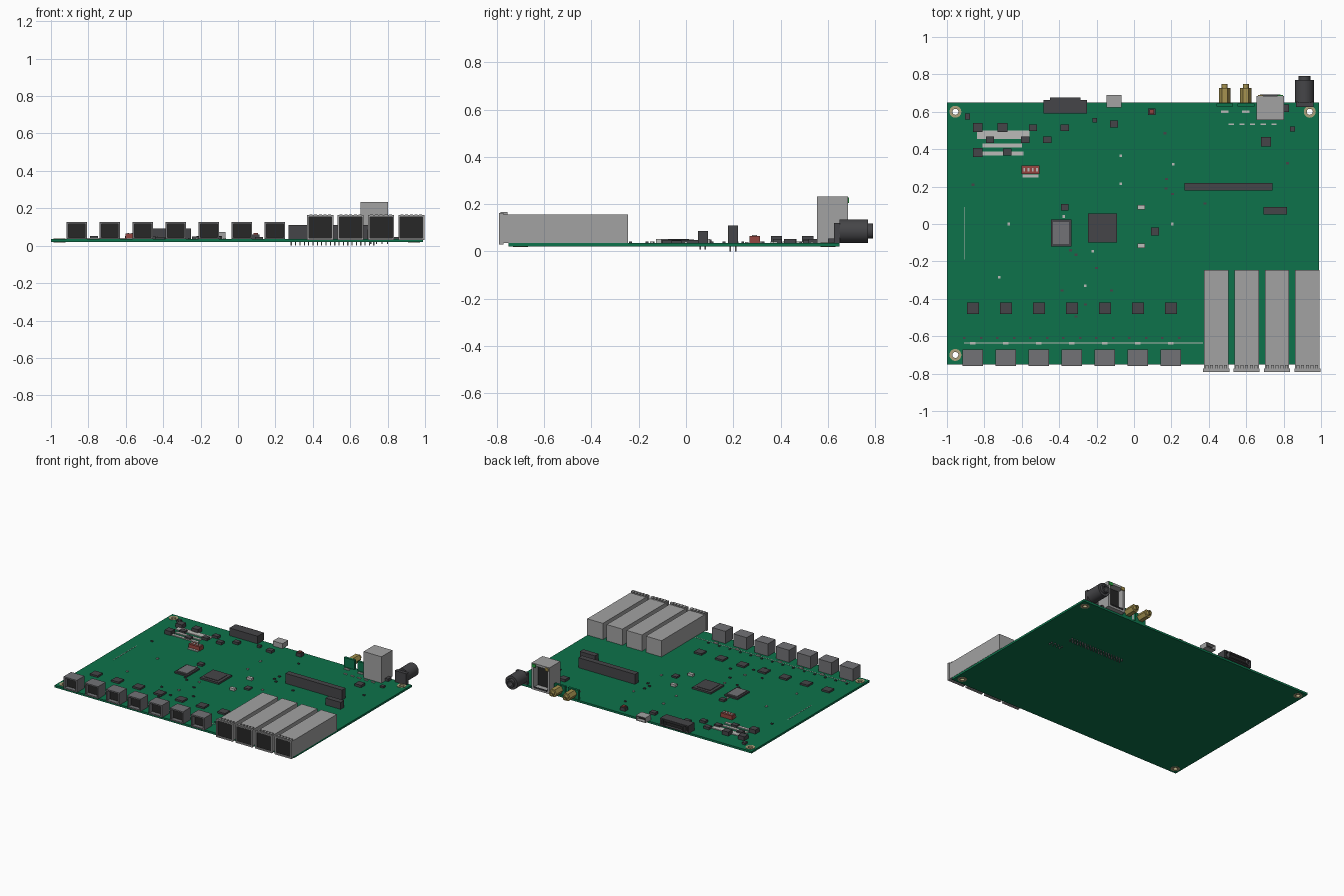
import bpy, bmesh, math
from mathutils import Matrix, Vector

if "Cube" in bpy.data.objects:
    bpy.data.objects.remove(bpy.data.objects["Cube"])

TOP = 0.035   # upper face of the board


def mat(name, r, g, b):
    m = bpy.data.materials.new(name)
    m.diffuse_color = (r, g, b, 1)
    m.use_nodes = True
    m.node_tree.nodes["Principled BSDF"].inputs["Base Color"].default_value = m.diffuse_color
    return m


GREEN = mat("board_green", 0.004, 0.17, 0.07)
METAL = mat("light_metal", 0.36, 0.36, 0.36)
GREY = mat("mid_grey", 0.17, 0.17, 0.18)
DARK = mat("dark_plastic", 0.06, 0.06, 0.065)
BLACK = mat("socket_black", 0.02, 0.02, 0.02)
GOLD = mat("gold", 0.38, 0.29, 0.08)
TAN = mat("pad_tan", 0.42, 0.36, 0.2)
RED = mat("red_plastic", 0.3, 0.06, 0.05)
WHITE = mat("pale_pad", 0.5, 0.5, 0.48)
LED = mat("led_green", 0.02, 0.35, 0.05)


def finish(name, bm, *mats):
    bmesh.ops.recalc_face_normals(bm, faces=bm.faces)
    me = bpy.data.meshes.new(name)
    bm.to_mesh(me)
    bm.free()
    for m in mats:
        me.materials.append(m)
    ob = bpy.data.objects.new(name, me)
    bpy.context.collection.objects.link(ob)
    return ob


def add_box(bm, x0, x1, y0, y1, z0, z1):
    m = Matrix.Translation(((x0 + x1) / 2, (y0 + y1) / 2, (z0 + z1) / 2))
    m = m @ Matrix.Diagonal((x1 - x0, y1 - y0, z1 - z0, 1))
    return bmesh.ops.create_cube(bm, size=1, matrix=m)["verts"]


def boxes(name, material, items):
    bm = bmesh.new()
    for b in items:
        add_box(bm, *b)
    return finish(name, bm, material)


def chips(name, material, items):
    """items: x, y, width, depth, height, sitting on the board"""
    return boxes(name, material, [(x - w / 2, x + w / 2, y - d / 2, y + d / 2, TOP, TOP + h)
                                  for x, y, w, d, h in items])


def socket(name, material, bounds, side, wall, depth):
    """box with a recessed dark opening in its -y (side=-1) or +y face"""
    bm = bmesh.new()
    add_box(bm, *bounds)
    bm.normal_update()
    face = next(f for f in bm.faces if f.normal.y * side > 0.9)
    bmesh.ops.inset_individual(bm, faces=[face], thickness=wall)
    face = bmesh.ops.extrude_discrete_faces(bm, faces=[face])["faces"][0]
    bmesh.ops.translate(bm, verts=face.verts, vec=(0, -side * depth, 0))
    face.material_index = 1
    return finish(name, bm, material, BLACK)


def lathe(name, material, profile, centre, along_y=True, sides=32):
    """closed (radius, height) profile turned about z, or laid along +y"""
    bm = bmesh.new()
    vs = [bm.verts.new((r, 0, h)) for r, h in profile]
    es = [bm.edges.new((vs[i], vs[(i + 1) % len(vs)])) for i in range(len(vs))]
    bmesh.ops.spin(bm, geom=vs + es, cent=(0, 0, 0), axis=(0, 0, 1),
                   angle=2 * math.pi, steps=sides, use_duplicate=False)
    bmesh.ops.remove_doubles(bm, verts=bm.verts, dist=1e-5)
    if along_y:
        bmesh.ops.rotate(bm, verts=bm.verts, matrix=Matrix.Rotation(-math.pi / 2, 3, 'X'))
    bmesh.ops.translate(bm, verts=bm.verts, vec=Vector(centre))
    ob = finish(name, bm, material)
    if sides > 8:
        bpy.context.view_layer.objects.active = ob
        ob.select_set(True)
        bpy.ops.object.shade_smooth_by_angle(angle=math.radians(35))
        ob.select_set(False)
    return ob


# circuit board with four plated mounting holes
board = boxes("circuit_board", GREEN, [(-1, 0.99, -0.75, 0.65, 0.02, TOP)])
HOLES = [(x, y) for x in (-0.955, 0.94) for y in (-0.7, 0.6)]
bm = bmesh.new()
for x, y in HOLES:
    bmesh.ops.create_cone(bm, cap_ends=True, segments=24, radius1=0.018, radius2=0.018,
                          depth=0.1, matrix=Matrix.Translation((x, y, 0.03)))
cutter = finish("hole_cutter", bm)
cutter.hide_render = True
cutter.hide_set(True)
cut = board.modifiers.new("holes", 'BOOLEAN')
cut.operation, cut.solver, cut.object = 'DIFFERENCE', 'EXACT', cutter
for i, (x, y) in enumerate(HOLES):
    lathe(f"mounting_ring_{i}", TAN, [(0.016, 0.018), (0.032, 0.018), (0.032, 0.038), (0.016, 0.038)],
          (x, y, 0), False, 24)

# four long module cages with a flared front collar and dark mouth
for i, x in enumerate((0.44, 0.602, 0.765, 0.927)):
    boxes(f"module_cage_{i}", METAL, [(x - 0.065, x + 0.065, -0.775, -0.245, TOP, 0.157)])
    socket(f"cage_collar_{i}", METAL, (x - 0.07, x + 0.07, -0.79, -0.772, 0.03, 0.163), -1, 0.014, 0.01)
    boxes(f"cage_springs_{i}", METAL, [(x + k * 0.025 - 0.008, x + k * 0.025 + 0.008, -0.785, -0.755, 0.157, 0.167)
                                       for k in (-2, -1, 0, 1, 2)])

# seven front ports, each with its driver chip and small parts
for i in range(7):
    x = -0.862 + i * 0.1765
    socket(f"front_port_{i}", GREY, (x - 0.055, x + 0.055, -0.76, -0.67, TOP, 0.127), -1, 0.014, 0.03)
    chips(f"port_chip_{i}", DARK, [(x, -0.45, 0.064, 0.06, 0.013)])
    chips(f"port_pad_{i}", WHITE, [(x, -0.637, 0.03, 0.014, 0.008)])
    chips(f"port_resistors_{i}", DARK, [(x + s * 0.045, -0.61, 0.014, 0.01, 0.006) for s in (-1, 1)])

# thin board markings
boxes("marking_lines", WHITE, [(-0.91, 0.37, -0.638, -0.634, TOP, 0.0365),
                               (-0.909, -0.905, -0.19, 0.09, TOP, 0.0365)])

# large processors with raised lids
chips("main_processor", DARK, [(-0.168, -0.022, 0.155, 0.155, 0.013), (-0.168, -0.022, 0.11, 0.11, 0.016)])
chips("second_processor", DARK, [(-0.39, -0.048, 0.11, 0.145, 0.011)])
chips("second_processor_lid", GREY, [(-0.39, -0.048, 0.085, 0.12, 0.018)])

# tall headers and their pins through the board
boxes("long_header", DARK, [(0.27, 0.74, 0.178, 0.22, TOP, 0.11)])
boxes("short_header", DARK, [(0.692, 0.818, 0.05, 0.092, TOP, 0.087)])
pins = [(0.285 + i * 0.0232, y, 0.0) for i in range(20) for y in (0.187, 0.211)]
pins += [(0.71 + i * 0.03, y, 0.008) for i in range(4) for y in (0.06, 0.082)]
boxes("header_pins", GREY, [(x - 0.003, x + 0.003, y - 0.003, y + 0.003, z, 0.03) for x, y, z in pins])

# network jack with two lights, facing the back
socket("network_jack", METAL, (0.655, 0.803, 0.555, 0.685, TOP, 0.233), 1, 0.024, 0.05)
boxes("jack_rim", DARK, [(0.675, 0.783, 0.68, 0.692, 0.05, 0.058)])
boxes("jack_light_amber", GOLD, [(0.662, 0.69, 0.68, 0.69, 0.205, 0.228)])
boxes("jack_light_green", LED, [(0.768, 0.796, 0.68, 0.69, 0.205, 0.228)])

# barrel power jack
boxes("power_jack_base", DARK, [(0.865, 0.96, 0.625, 0.652, TOP, 0.12)])
lathe("power_jack_barrel", DARK, [(0, 0), (0.05, 0), (0.05, 0.12), (0.032, 0.12), (0.032, 0.14),
                                  (0.02, 0.14), (0.02, 0.08), (0, 0.08)], (0.912, 0.65, 0.086))

# gold coaxial connectors on little upright plates
for i, x in enumerate((0.485, 0.598)):
    boxes(f"coax_plate_{i}", GREEN, [(x - 0.045, x + 0.045, 0.627, 0.645, TOP, 0.105)])
    lathe(f"coax_nut_{i}", GOLD, [(0, 0), (0.031, 0), (0.031, 0.078), (0, 0.078)], (x, 0.648, 0.075), True, 6)
    lathe(f"coax_tip_{i}", GOLD, [(0, 0), (0.016, 0), (0.016, 0.03), (0.008, 0.03), (0.008, 0.01), (0, 0.01)],
          (x, 0.718, 0.075), True, 16)
    chips(f"coax_pad_{i}", WHITE, [(x, 0.6, 0.04, 0.014, 0.008)])

# wide display port and small usb port at the back
socket("display_port", DARK, (-0.485, -0.25, 0.59, 0.663, TOP, 0.092), 1, 0.014, 0.02)
socket("display_port_lip", DARK, (-0.45, -0.285, 0.64, 0.675, 0.042, 0.086), 1, 0.009, 0.02)
socket("usb_port", METAL, (-0.146, -0.066, 0.622, 0.69, TOP, 0.073), 1, 0.007, 0.03)

# red switch bank and red button
chips("switch_bank", RED, [(-0.553, 0.29, 0.095, 0.045, 0.03)])
chips("switch_levers", WHITE, [(-0.587 + i * 0.023, 0.29, 0.01, 0.02, 0.034) for i in range(4)])
chips("switch_pads", WHITE, [(-0.553, 0.257, 0.085, 0.016, 0.005)])
chips("button_body", DARK, [(0.095, 0.6, 0.04, 0.035, 0.025)])
chips("button_cap", RED, [(0.095, 0.6, 0.024, 0.022, 0.034)])

# power supply corner: pale strips with chokes between them
chips("supply_strips", WHITE, [(-0.7, 0.478, 0.28, 0.045, 0.006), (-0.705, 0.42, 0.21, 0.022, 0.006),
                               (-0.715, 0.376, 0.25, 0.022, 0.006)])
chips("supply_chokes", DARK, [(x, y, 0.052, 0.048, 0.03) for x, y in
                              ((-0.835, 0.515), (-0.703, 0.515), (-0.835, 0.383))])
chips("supply_chips", DARK, [(x, y, 0.045, 0.036, 0.018) for x, y in
                             ((-0.54, 0.515), (-0.77, 0.45), (-0.582, 0.45), (-0.463, 0.45),
                              (-0.37, 0.515), (-0.107, 0.535), (-0.677, 0.385))])

# other chips around the board
chips("medium_chips", DARK, [(0.706, 0.439, 0.052, 0.05, 0.018), (-0.37, 0.09, 0.042, 0.036, 0.015),
                             (0.112, -0.04, 0.042, 0.042, 0.012), (0.848, 0.508, 0.028, 0.025, 0.012),
                             (-0.21, 0.555, 0.026, 0.026, 0.015), (-0.89, 0.575, 0.026, 0.03, 0.015),
                             (0.815, 0.62, 0.025, 0.04, 0.02)])
chips("crystals", WHITE, [(0.038, 0.09, 0.04, 0.024, 0.018), (0.038, -0.115, 0.04, 0.024, 0.018)])
chips("back_pads", WHITE, [(0.52 + i * 0.057, 0.533, 0.028, 0.01, 0.006) for i in range(5)])

# tiny scattered passives
chips("dark_passives", DARK, [(x, y, 0.016, 0.012, 0.007) for x, y in
                              ((0.165, 0.485), (0.175, 0.24), (0.205, 0.16), (-0.34, -0.14), (-0.31, -0.165),
                               (-0.2, -0.235), (-0.12, -0.355), (-0.385, -0.355), (-0.31, -0.495),
                               (-0.26, -0.43), (0.82, 0.325), (0.38, 0.11), (-0.86, 0.21), (0.17, 0.19))])
chips("pale_passives", WHITE, [(x, y, 0.014, 0.014, 0.007) for x, y in
                               ((-0.07, 0.365), (0.21, 0.32), (-0.07, 0.215), (-0.67, 0.0), (-0.72, -0.285),
                                (-0.26, -0.33), (-0.22, -0.145), (0.205, 0.0), (-0.375, 0.04), (-0.23, 0.035))])
